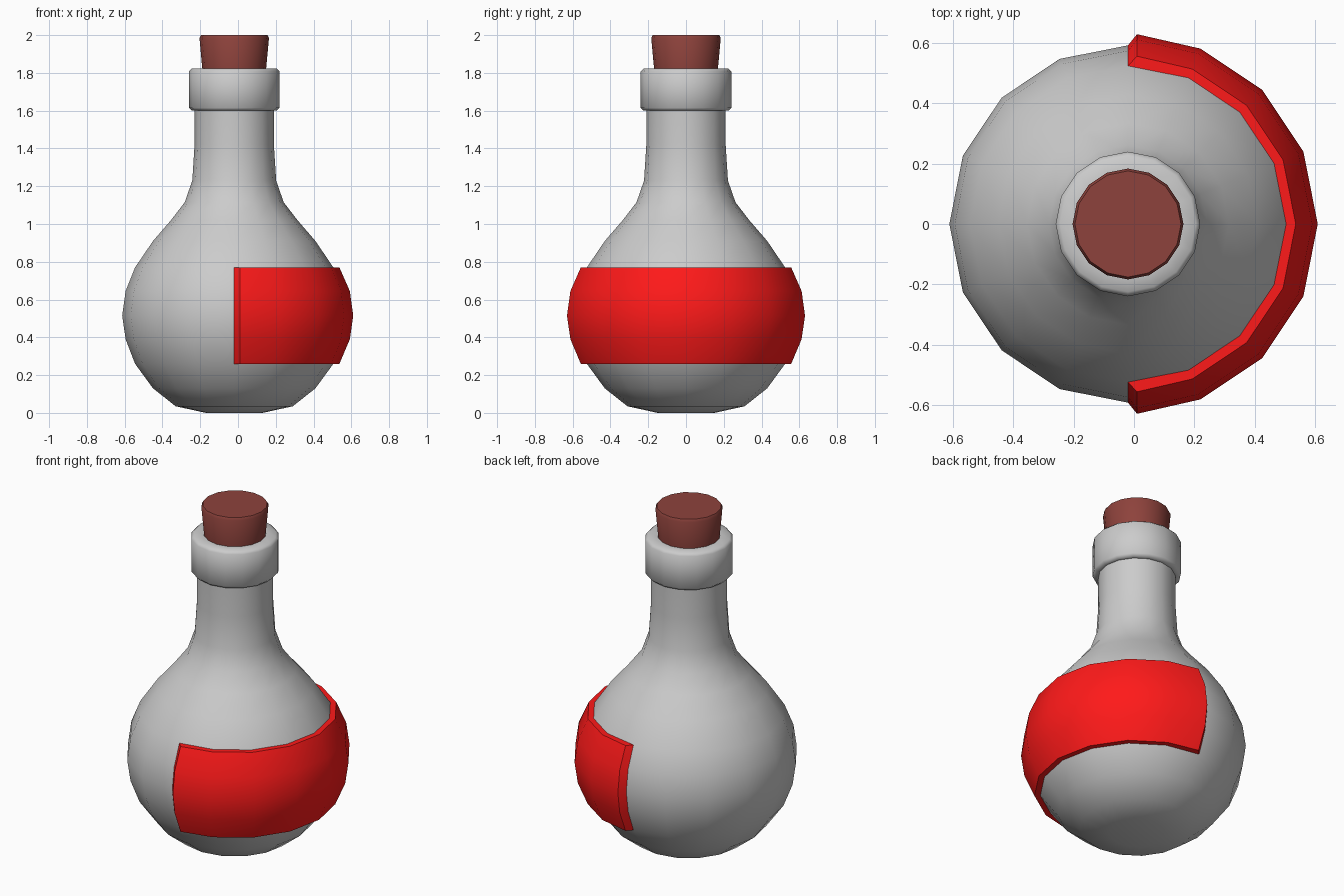
import bpy, bmesh
from math import cos, sin, tau, radians

if "Cube" in bpy.data.objects:
    bpy.data.objects.remove(bpy.data.objects["Cube"])

SIDES = 16
CX = -0.02   # axis of the bottle


def finish(name, bm, angle, color=None):
    bmesh.ops.recalc_face_normals(bm, faces=bm.faces[:])
    mesh = bpy.data.meshes.new(name)
    bm.to_mesh(mesh)
    bm.free()
    obj = bpy.data.objects.new(name, mesh)
    bpy.context.collection.objects.link(obj)
    bpy.ops.object.select_all(action='DESELECT')
    obj.select_set(True)
    bpy.context.view_layer.objects.active = obj
    bpy.ops.object.shade_smooth_by_angle(angle=radians(angle))
    if color:
        mat = bpy.data.materials.new(name + "_color")
        mat.diffuse_color = color
        mat.use_nodes = True
        mat.node_tree.nodes["Principled BSDF"].inputs["Base Color"].default_value = mat.diffuse_color
        mesh.materials.append(mat)
    return obj


def ring_point(r, z, i):
    a = tau * i / SIDES
    return (CX + r * cos(a), r * sin(a), z)


def lathe(name, profile, angle, cap_start=False, cap_end=False, color=None):
    bm = bmesh.new()
    rings = [[bm.verts.new(ring_point(r, z, i)) for i in range(SIDES)] for r, z in profile]
    for lo, hi in zip(rings, rings[1:]):
        for i in range(SIDES):
            j = (i + 1) % SIDES
            bm.faces.new((lo[i], lo[j], hi[j], hi[i]))
    if cap_start:
        bm.faces.new(rings[0][::-1])
    if cap_end:
        bm.faces.new(rings[-1])
    return finish(name, bm, angle, color)


# Bottle: round belly, neck and thick lip
belly = [(0.525, 0.26), (0.575, 0.39), (0.593, 0.515), (0.575, 0.645), (0.525, 0.77)]
bottle = [(0.15, 0.0), (0.31, 0.035), (0.43, 0.13)] + belly + [
    (0.43, 0.91), (0.335, 1.02), (0.262, 1.115), (0.222, 1.23), (0.21, 1.42), (0.21, 1.60),
    (0.225, 1.60), (0.24, 1.615), (0.24, 1.808), (0.225, 1.823), (0.17, 1.823)]
lathe("bottle", bottle, 50, cap_start=True)

# Cork: tapered stopper with a small bevel on top
lathe("cork", [(0.167, 1.80), (0.184, 1.985), (0.176, 2.0)], 60,
      cap_start=True, cap_end=True, color=(0.27, 0.055, 0.045, 1))

# Label: raised band over half of the belly
outer = [(0.557, 0.26), (0.612, 0.39), (0.63, 0.515), (0.612, 0.645), (0.557, 0.77)]
HALF = SIDES // 4
bm = bmesh.new()
columns = []
for i in range(-HALF, HALF + 1):
    edge = abs(i) == HALF
    column = []
    for r, z in outer:
        x, y, z = ring_point(r, z, i)
        column.append(bm.verts.new((x + (0.03 if edge else 0), y, z)))
    columns.append(column)
for a, b in zip(columns, columns[1:]):
    for k in range(len(outer) - 1):
        bm.faces.new((a[k], b[k], b[k + 1], a[k + 1]))

# Label rim: skirt from the raised band back to the belly
n = len(outer)
loop = [(c, 0) for c in range(len(columns))]
loop += [(len(columns) - 1, k) for k in range(1, n)]
loop += [(c, n - 1) for c in range(len(columns) - 2, -1, -1)]
loop += [(0, k) for k in range(n - 2, 0, -1)]
inner = [bm.verts.new(ring_point(*belly[k], c - HALF)) for c, k in loop]
for s in range(len(loop)):
    t = (s + 1) % len(loop)
    bm.faces.new((columns[loop[s][0]][loop[s][1]], inner[s], inner[t], columns[loop[t][0]][loop[t][1]]))
finish("label", bm, 32, color=(1.0, 0.01, 0.01, 1))
